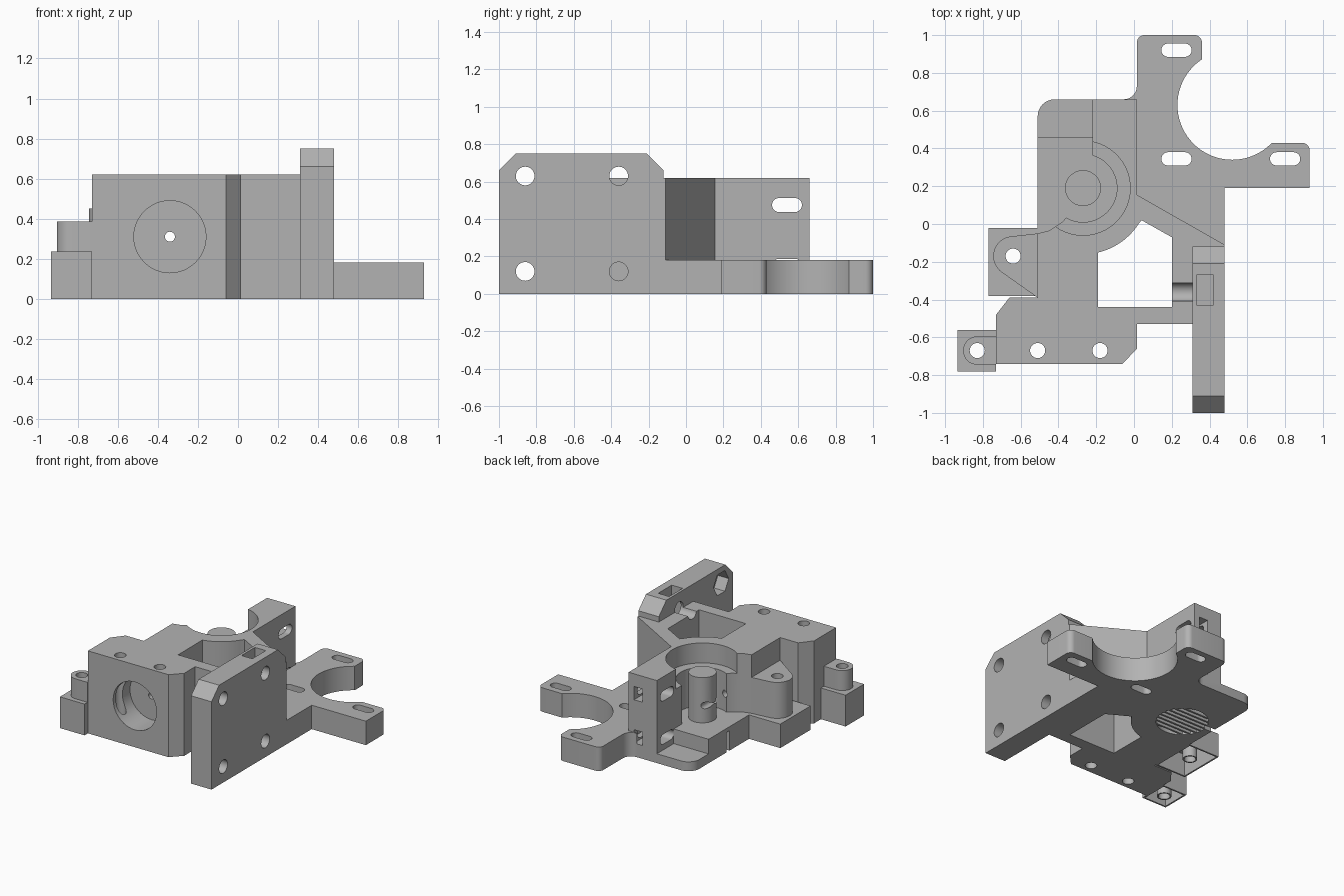
import bpy, bmesh, math
from mathutils import Vector, Matrix

if "Cube" in bpy.data.objects:
    bpy.data.objects.remove(bpy.data.objects["Cube"], do_unlink=True)

grey = bpy.data.materials.new("plain grey")
grey.use_nodes = True
grey.diffuse_color = (0.45, 0.45, 0.45, 1)
grey.node_tree.nodes["Principled BSDF"].inputs["Base Color"].default_value = grey.diffuse_color


def arc(cx, cy, r, a0, a1, n=16):
    angles = [math.radians(a0 + (a1 - a0) * i / n) for i in range(n + 1)]
    return [(cx + r * math.cos(a), cy + r * math.sin(a)) for a in angles]


def circle(cx, cy, r, n=48):
    return arc(cx, cy, r, 0, 360, n)[:-1]


def rect(x0, x1, y0, y1):
    return [(x0, y0), (x1, y0), (x1, y1), (x0, y1)]


def slot(cx, cy, w, h):
    r, d = h / 2, (w - h) / 2
    return arc(cx + d, cy, r, -90, 90) + arc(cx - d, cy, r, 90, 270)


def rounded(points):
    """Points may carry a third value: the corner radius."""
    out = []
    for i, p in enumerate(points):
        if len(p) == 2:
            out.append(p)
            continue
        c = Vector(p[:2])
        a = (Vector(points[i - 1][:2]) - c).normalized()
        b = (Vector(points[(i + 1) % len(points)][:2]) - c).normalized()
        mid = c + (a + b) * p[2]
        for k in range(9):
            t = k / 8 * math.pi / 2
            out.append(tuple(mid - b * p[2] * math.cos(t) - a * p[2] * math.sin(t)))
    return out


def prism(name, points, lo, hi, axis="z"):
    """Extrude a 2D outline along an axis (x: points are y,z; y: points are x,z)."""
    place = {"z": lambda u, v, w: (u, v, w), "x": lambda u, v, w: (w, u, v),
             "y": lambda u, v, w: (u, w, v)}[axis]
    bm = bmesh.new()
    face = bm.faces.new([bm.verts.new(place(u, v, lo)) for u, v in points])
    ext = bmesh.ops.extrude_face_region(bm, geom=[face])
    moved = [g for g in ext["geom"] if isinstance(g, bmesh.types.BMVert)]
    bmesh.ops.translate(bm, verts=moved, vec=place(0, 0, hi - lo))
    bmesh.ops.recalc_face_normals(bm, faces=bm.faces)
    mesh = bpy.data.meshes.new(name)
    bm.to_mesh(mesh)
    bm.free()
    mesh.materials.append(grey)
    ob = bpy.data.objects.new(name, mesh)
    bpy.context.collection.objects.link(ob)
    return ob


def cut(ob, points, lo, hi, axis="z"):
    tool = prism("cutter", points, lo, hi, axis)
    tool.hide_render = True
    mod = ob.modifiers.new("cut", "BOOLEAN")
    mod.operation, mod.solver, mod.object = "DIFFERENCE", "EXACT", tool
    bpy.context.view_layer.objects.active = ob
    bpy.ops.object.modifier_apply(modifier=mod.name)
    bpy.data.objects.remove(tool, do_unlink=True)


# Main body
body = prism("main_body", rounded([
    (-.73, -.74), (-.06, -.74), (.015, -.66), (.015, -.53), (.31, -.53), (.31, -.12),
    (.48, -.12), (.48, -.11), (.015, .155), (.015, .66), (-.51, .66, .09),
    (-.51, -.39), (-.66, -.39), (-.73, -.48)]), 0, .62)
gx, gy = -.27, .19

# Open side, low corner and stepped bearing seat
cut(body, [(-.22, .7), (-.6, .7), (-.6, -.055), (-.51, -.05), (-.45, -.035), (-.38, .01),
           (-.33, .07), (-.31, .12), (-.22, .2)], .18, .7)
cut(body, rect(-.6, -.22, .46, .7), .07, .3)
cut(body, circle(gx, gy, .25, 64), .47, .7)
cut(body, circle(gx, gy, .18), .18, .6)

# Window through the body, bounded by the bearing wall
cut(body, [(-.19, -.44), (.2, -.44), (.2, -.07), (.04, .02)]
    + arc(gx, gy, .35, -32, -77), -.1, .7)

# Front bearing recess, screw holes and cable groove
cut(body, circle(-.34, .31, .18), -.8, -.54, "y")
for x in (-.51, -.18):
    cut(body, circle(x, -.67, .04, 32), -.1, .7)
cut(body, circle(-.36, .63, .05, 32), .15, .32, "x")

# Clamp slots and nut traps in the rear wall
for z in (.475, .15):
    cut(body, slot(.54, z, .16, .075), -.3, .1, "x")
    cut(body, rect(-.1, -.03, z - .05, z + .05), .47, .7, "y")

# Ribbed pocket underneath
cut(body, circle(gx, gy, .18), -.1, .1)
cut(body, rect(.21, .25, -.05, .15), -.6, -.42, "x")
for i in range(8):
    y = -.14 + i * .04
    half = math.sqrt(.18 ** 2 - y ** 2)
    prism("underside_rib", rect(gx - half, gx + half, gy + y - .007, gy + y + .007), .002, .101)

# Shaft post, with the small feed hole passing through body and post
post = prism("shaft_post", circle(gx, gy, .095), .179, .52)
for ob in (body, post):
    cut(ob, circle(-.34, .31, .025, 24), -.9, .8, "y")

# Motor plate with arms, round clearance and slots
plate = prism("motor_plate", rounded([
    (.015, 1, .04), (.36, 1, .04), (.36, .87), (.73, .43), (.93, .43, .04), (.93, .19),
    (.48, .19), (.48, -.11), (.015, .155), (.015, .66)]), 0, .18)
cut(plate, circle(.52, .63, .29, 72), -.1, .3)
for x, y in ((.225, .92), (.225, .345), (.8, .345)):
    cut(plate, slot(x, y, .16, .07), -.1, .3)
prism("plate_fillet", [(.015, .66)] + arc(-.055, .73, .07, 0, -90, 8), 0, .18)

# Upright mounting panel with bolt holes, nut recesses and top nut trap
panel = prism("mounting_panel", [(-1, 0), (-.12, 0), (-.12, .66), (-.21, .75),
                                 (-.91, .75), (-1, .66)], .31, .48, "x")
for y in (-.86, -.36):
    for z in (.12, .63):
        cut(panel, circle(y, z, .05, 32), .2, .6, "x")
        if y < -.5:
            cut(panel, circle(y, z, .09, 6), .2, .4, "x")
cut(panel, rect(.33, .42, -.43, -.27), .55, .9)


# Side bosses standing on thin hollow boxes
def boss(name, outline, cx, cy, box, z, top):
    pillar = prism(name, outline, z, top)
    cut(pillar, circle(cx, cy, .04, 24), z - .1, top + .1)
    x0, x1, y0, y1 = box
    shell = prism(name + "_box", rect(*box), 0, z)
    w = .012
    cut(shell, rect(x0 + w, x1 - w, y0 + w, y1 - w), -.1, z - w)
    cut(shell, circle(cx, cy, .04, 24), -.1, z + .1)
    tube = prism(name + "_tube", circle(cx, cy, .05, 24), 0, z - w)
    cut(tube, circle(cx, cy, .04, 24), -.1, z + .1)
    return [pillar, tube]


smooth = boss("hinge_boss", arc(-.64, -.17, .105, 95, 237) + [(-.51, -.39), (-.51, -.05)],
              -.64, -.17, (-.77, -.51, -.38, -.02), .18, .45)
smooth += boss("front_boss", arc(-.83, -.67, .075, 90, 270) + [(-.73, -.745), (-.73, -.595)],
               -.83, -.67, (-.935, -.73, -.78, -.56), .235, .385)

# Smooth the curved walls, keep the edges crisp
bpy.ops.object.select_all(action="DESELECT")
for ob in [body, post, plate, panel] + smooth:
    ob.select_set(True)
bpy.context.view_layer.objects.active = body
bpy.ops.object.shade_smooth_by_angle(angle=math.radians(25))
